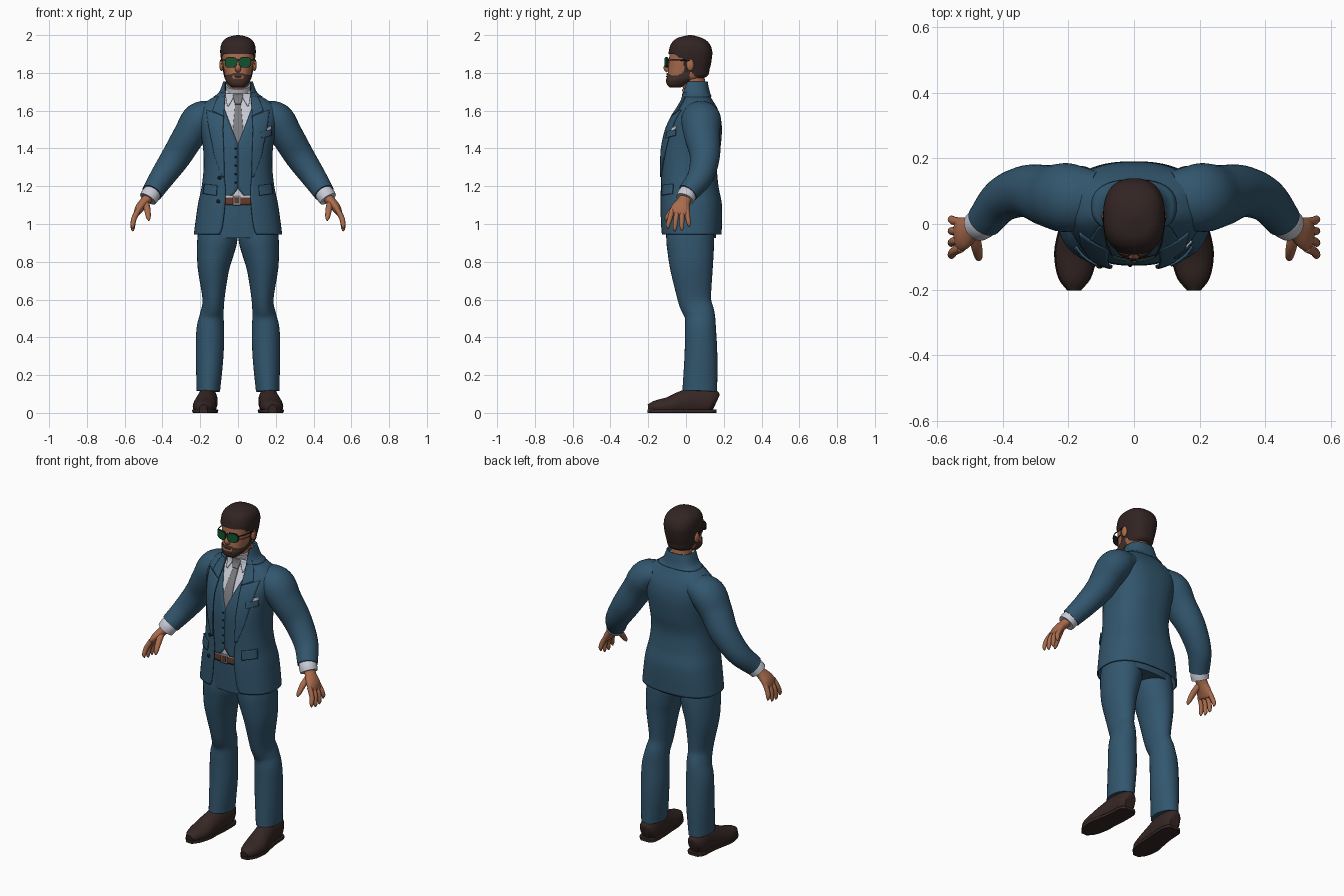
import bpy, bmesh, math
from mathutils import Vector, Matrix

if "Cube" in bpy.data.objects:
    bpy.data.objects.remove(bpy.data.objects["Cube"])

COLOURS = {"suit_blue": (.032, .093, .155), "skin": (.40, .15, .075), "hair_brown": (.032, .018, .017),
           "beard_brown": (.06, .032, .025), "shoe_brown": (.036, .02, .018), "shirt_white": (.58, .59, .66),
           "tie_grey": (.2, .2, .21), "belt_brown": (.13, .045, .025), "lens_green": (.006, .09, .03),
           "black": (.012, .012, .014)}
MATS = {}
for key, col in COLOURS.items():
    MATS[key] = bpy.data.materials.new(key)
    MATS[key].diffuse_color = (*col, 1)


def curve(tab, t):
    """Smooth interpolation through rows (t, values...)."""
    t = min(max(t, tab[0][0]), tab[-1][0])
    i = 0
    while i < len(tab) - 2 and t > tab[i + 1][0]:
        i += 1
    p, q = tab[i], tab[i + 1]
    o, r = tab[max(i - 1, 0)], tab[min(i + 2, len(tab) - 1)]
    h = q[0] - p[0]
    u = (t - p[0]) / h
    out = []
    for k in range(1, len(p)):
        m0 = (q[k] - o[k]) / (q[0] - o[0]) * h
        m1 = (r[k] - p[k]) / (r[0] - p[0]) * h
        out.append((2*u**3 - 3*u*u + 1)*p[k] + (u**3 - 2*u*u + u)*m0 + (3*u*u - 2*u**3)*q[k] + (u**3 - u*u)*m1)
    return out


def finish(name, bm, mat, mirror=False, thick=0):
    me = bpy.data.meshes.new(name)
    bm.to_mesh(me)
    bm.free()
    me.materials.append(MATS[mat])
    me.shade_smooth()
    me.set_sharp_from_angle(angle=math.radians(45))
    ob = bpy.data.objects.new(name, me)
    bpy.context.collection.objects.link(ob)
    if mirror:
        ob.modifiers.new("mirror", 'MIRROR').use_clip = False
    if thick:
        ob.modifiers.new("thickness", 'SOLIDIFY').thickness = thick
    return ob


def grid(name, rows, mat, wrap=False, cap=False, keep=None, mirror=False, thick=0):
    bm = bmesh.new()
    v = [[bm.verts.new(p) for p in row] for row in rows]
    n = len(v[0])
    for i in range(len(v) - 1):
        for j in range(n if wrap else n - 1):
            k = (j + 1) % n
            f = bm.faces.new((v[i][j], v[i][k], v[i + 1][k], v[i + 1][j]))
            if keep and not keep(*f.calc_center_median()):
                bm.faces.remove(f)
    if cap:
        bm.faces.new(v[0][::-1])
        bm.faces.new(v[-1])
        bmesh.ops.recalc_face_normals(bm, faces=bm.faces[:])
    bmesh.ops.delete(bm, geom=[x for x in bm.verts if not x.link_faces], context='VERTS')
    return finish(name, bm, mat, mirror, thick)


def loft(name, rings, mat, ref=(0, 1, 0), n=24, steps=5, mirror=True, clip=None):
    """Tube through rings (x, y, z, half width, half depth along ref)."""
    tab = [(k, *r) for k, r in enumerate(rings)]
    pts = [curve(tab, k / steps) for k in range((len(rings) - 1) * steps + 1)]
    rows = []
    for i, p in enumerate(pts):
        c = Vector(p[:3])
        t = (Vector(pts[min(i + 1, len(pts) - 1)][:3]) - Vector(pts[max(i - 1, 0)][:3])).normalized()
        b = Vector(ref) - t * t.dot(Vector(ref))
        b.normalize()
        a = b.cross(t)
        row = []
        for j in range(n):
            w = 2 * math.pi * j / n
            q = c + a * p[3] * math.cos(w) + b * p[4] * math.sin(w)
            if clip:
                q.z = min(max(q.z, clip[0]), clip[1])
            row.append(q)
        rows.append(row)
    return grid(name, rows, mat, wrap=True, cap=True, mirror=mirror)


def ball(name, c, s, mat, mirror=False):
    bm = bmesh.new()
    bmesh.ops.create_uvsphere(bm, u_segments=20, v_segments=12, radius=1,
                              matrix=Matrix.Translation(c) @ Matrix.Diagonal((*s, 1)))
    return finish(name, bm, mat, mirror)


# Body outlines: height, half width, front y, back y
TORSO = [(.92, .237, -.135, .188), (1.1, .213, -.14, .19), (1.2, .192, -.138, .172), (1.3, .182, -.138, .165),
         (1.4, .185, -.135, .182), (1.5, .2, -.112, .19), (1.57, .212, -.078, .182), (1.62, .2, -.045, .162),
         (1.66, .15, -.025, .138), (1.69, .1, -.022, .122), (1.75, .072, -.02, .108)]
HEAD = [(1.722, .03, -.085, -.03), (1.735, .048, -.1, 0), (1.76, .066, -.107, .05), (1.78, .074, -.105, .11),
        (1.82, .082, -.1, .125), (1.87, .09, -.096, .136), (1.92, .094, -.09, .138), (1.96, .085, -.075, .12),
        (1.985, .06, -.045, .085), (1.997, .025, 0, .045), (2.0, .005, .015, .03)]
E = .82


def layer(name, tab, inset, z0, z1, mat, gap=None, nz=60, na=72, **kw):
    """Garment shell on an outline, open at the front by the gap half width."""
    rows = []
    for i in range(nz + 1):
        z = z0 + (z1 - z0) * i / nz
        rx, yf, yb = curve(tab, z)
        rx, cy, ry = max(rx - inset, .003), (yf + yb) / 2, max((yb - yf) / 2 - inset, .003)
        a0 = 0
        if gap:
            a0 = math.asin(min(max(curve(gap, z)[0], 0) / rx, .99) ** (1 / E))
        row = []
        for j in range(na + (1 if gap else 0)):
            a = a0 + (2 * math.pi - 2 * a0) * j / na
            s, c = math.sin(a), math.cos(a)
            row.append((math.copysign(abs(s) ** E, s) * rx, cy - math.copysign(abs(c) ** E, c) * ry, z))
        rows.append(row)
    return grid(name, rows, mat, wrap=not gap, **kw)


def front(x, z, inset):
    rx, yf, yb = curve(TORSO, z)
    s = min(abs(x) / (rx - inset), .999) ** (1 / E)
    return Vector((x, (yf + yb) / 2 - ((yb - yf) / 2 - inset) * math.sqrt(1 - s * s) ** E, z))


def patch(name, rows, inset, mat, mirror=False, thick=.007, n=8):
    """Plate on the chest, rows from low to high of (x0, z0, x1, z1)."""
    out = []
    for p, q in zip(rows, rows[1:]):
        for k in range(n + (q is rows[-1])):
            r = [a + (b - a) * k / n for a, b in zip(p, q)]
            out.append([front(r[0] + (r[2] - r[0]) * j / n, r[1] + (r[3] - r[1]) * j / n, inset) for j in range(n + 1)])
    return grid(name, out, mat, mirror=mirror, thick=thick)


# Jacket, with collar and lapels
OPENING = [(.94, .1), (.98, .084), (1.12, .068), (1.2, .068), (1.25, .075), (1.4, .085), (1.5, .088),
           (1.6, .08), (1.66, .072), (1.69, .07), (1.75, .0718)]
layer("jacket", TORSO, 0, .945, 1.745, "suit_blue", OPENING, nz=80, thick=.008)
layer("back_collar", TORSO, -.007, 1.675, 1.755, "suit_blue", OPENING, nz=12, thick=.008)
patch("lapel", [(.072, 1.25, .085, 1.25), (.075, 1.35, .125, 1.36), (.08, 1.5, .158, 1.52), (.076, 1.57, .168, 1.605)],
      -.006, "suit_blue", True)
patch("collar_front", [(.076, 1.572, .135, 1.6), (.07, 1.65, .115, 1.655), (.068, 1.695, .09, 1.695)],
      -.007, "suit_blue", True)
patch("pocket_flap", [(.115, 1.15, .185, 1.16), (.112, 1.205, .18, 1.212)], -.008, "suit_blue", True)
patch("breast_pocket", [(.125, 1.455, .18, 1.468), (.123, 1.488, .178, 1.5)], -.007, "suit_blue")
patch("pocket_square", [(.128, 1.488, .176, 1.5), (.132, 1.502, .178, 1.518)], -.005, "shirt_white")
for k, (x, z) in enumerate([(-.098, 1.245), (-.105, 1.12)]):
    ball(f"jacket_button_{k}", front(x, z, -.003), (.01, .006, .01), "black")

# Waistcoat, shirt and tie
layer("waistcoat", TORSO, .012, 1.15, 1.65, "suit_blue",
      [(1.15, .03), (1.195, 0), (1.41, 0), (1.42, 0), (1.62, .075), (1.66, .085)], thick=.005)
for k in range(5):
    ball(f"waistcoat_button_{k}", front(-.012, 1.22 + .045 * k, .011), (.006, .004, .006), "black")
layer("shirt", TORSO, .021, 1.14, 1.715, "shirt_white")
loft("shirt_collar", [(0, .062, 1.67, .072, .068), (0, .05, 1.70, .068, .065), (0, .036, 1.735, .065, .063)],
     "shirt_white", mirror=False)
patch("collar_point", [(.05, 1.625, .058, 1.628), (.012, 1.69, .068, 1.69)], .008, "shirt_white", True, .005)
patch("tie", [(-.026, 1.40, .026, 1.40), (-.03, 1.47, .03, 1.47), (-.014, 1.645, .014, 1.645)], .014, "tie_grey")
patch("tie_knot", [(-.015, 1.638, .015, 1.638), (-.027, 1.675, .027, 1.675), (-.024, 1.69, .024, 1.69)],
      .002, "tie_grey", thick=.014)

# Belt and trousers
layer("trouser_top", TORSO, .03, .925, 1.15, "suit_blue", nz=16, cap=True)
layer("belt", TORSO, .022, 1.1, 1.15, "belt_brown", nz=4, thick=.008)
patch("buckle", [(-.026, 1.098, .014, 1.098), (-.026, 1.152, .014, 1.152)], .017, "tie_grey")
patch("buckle_middle", [(-.018, 1.11, .006, 1.11), (-.018, 1.14, .006, 1.14)], .014, "belt_brown", thick=.005)
loft("trouser_leg", [(.1, .025, 1.02, .095, .115), (.108, .022, .93, .106, .126), (.12, .025, .85, .098, .122),
                     (.13, .03, .76, .083, .112), (.13, .046, .6, .058, .088), (.138, .072, .52, .063, .08),
                     (.147, .077, .44, .073, .082), (.15, .079, .3, .073, .087), (.157, .073, .115, .062, .092)],
     "suit_blue", n=32)

# Shoes and soles
SHOE = [(.16, .158, .05, .03, .045), (.16, .13, .06, .05, .07), (.162, .05, .06, .054, .078),
        (.17, -.02, .05, .057, .066), (.178, -.09, .035, .062, .05), (.182, -.16, .03, .048, .036),
        (.183, -.2, .025, .02, .02)]
loft("shoe", SHOE, "shoe_brown", ref=(0, 0, 1), clip=(.005, .2))
loft("sole", [(x, y * 1.015, .012, a * 1.06, .04) for x, y, z, a, b in SHOE], "shoe_brown", ref=(0, 0, 1), clip=(0, .017))

# Sleeves and shirt cuffs
loft("sleeve", [(.11, .08, 1.595, .06, .08), (.198, .08, 1.555, .093, .105), (.258, .085, 1.47, .085, .095),
                (.325, .1, 1.36, .078, .08), (.40, .075, 1.25, .066, .068), (.456, .01, 1.165, .055, .055)],
     "suit_blue", n=32)
loft("shirt_cuff", [(.44, .028, 1.185, .045, .045), (.462, .005, 1.155, .05, .05), (.477, -.006, 1.132, .048, .048)],
     "shirt_white")

# Hands
loft("palm", [(.465, .005, 1.15, .028, .035), (.492, -.012, 1.12, .026, .036), (.52, -.028, 1.085, .024, .05),
              (.536, -.034, 1.055, .016, .05), (.54, -.036, 1.045, .006, .035)], "skin")
for k, tip in enumerate([.975, .962, .965, .985]):
    y0, y1 = -.073 + .026 * k, -.096 + .037 * k
    loft(f"finger_{k}", [(.527, y0, 1.075, .014, .014), (.55, (y0 + y1) / 2, 1.03, .014, .013),
                         (.557, y1, tip + .018, .011, .011), (.555, y1, tip, .004, .004)], "skin", n=12)
loft("thumb", [(.488, -.03, 1.11, .018, .018), (.48, -.07, 1.075, .017, .016), (.474, -.1, 1.035, .012, .012),
               (.472, -.108, 1.018, .004, .004)], "skin", n=12)

# Head, neck, ears, nose and mouth
loft("neck", [(0, .055, 1.66, .058, .058), (0, .045, 1.72, .057, .06), (0, .03, 1.8, .055, .065)], "skin", mirror=False)
layer("head", HEAD, .006, 1.724, 1.97, "skin", cap=True)
loft("nose", [(0, -.082, 1.87, .009, .01), (0, -.096, 1.845, .011, .012), (0, -.105, 1.825, .016, .014),
              (0, -.094, 1.808, .012, .01)], "skin", n=16, mirror=False)
ball("ear", (.087, .022, 1.842), (.012, .02, .032), "skin", True)
ball("mouth", (0, -.1, 1.78), (.022, .006, .004), "belt_brown")

# Hair and beard share the head outline, trimmed along a line
HAIRLINE = [(-.12, 1.9), (-.06, 1.898), (-.035, 1.88), (-.014, 1.87), (-.008, 1.81), (.022, 1.81), (.04, 1.79),
            (.06, 1.775), (.15, 1.77)]
layer("hair", HEAD, 0, 1.76, 2.0, "hair_brown", nz=70, na=96, cap=True,
      keep=lambda x, y, z: z > curve(HAIRLINE, y)[0])


def bearded(x, y, z):
    if y > .02:
        return False
    if abs(x) < .03 and y < -.05:
        return z < 1.77 or 1.786 < z < 1.8
    return z < curve([(-.11, 1.797), (-.06, 1.785), (-.02, 1.8), (0, 1.83), (.02, 1.83)], y)[0]


layer("beard", HEAD, .001, 1.722, 1.84, "beard_brown", nz=50, na=96, keep=bearded, cap=True)


# Sunglasses
def lens(name, grow, y0, y1, mat):
    def ring(y, s):
        pts = []
        for j in range(28):
            w = 2 * math.pi * j / 28
            c, d = math.cos(w), math.sin(w)
            x = .037 + math.copysign(abs(c) ** .7, c) * (.031 + grow) * s * (1 if d > 0 else .95)
            pts.append((x, y + (x ** 2) * 3, 1.856 + math.copysign(abs(d) ** .7, d) * (.025 + grow) * s))
        return pts
    grid(name, [ring(y0, 1), ring(y1, 1)], mat, wrap=True, cap=True, mirror=True)


lens("glasses_rim", .003, -.106, -.111, "black")
lens("glasses_lens", 0, -.107, -.114, "lens_green")
loft("glasses_bridge", [(-.012, -.11, 1.868, .003, .003), (.012, -.11, 1.868, .003, .003)], "black", n=8, mirror=False)
loft("glasses_arm", [(.068, -.095, 1.868, .003, .003), (.083, -.06, 1.868, .003, .003), (.094, .02, 1.866, .003, .003)],
     "black", ref=(0, 0, 1), n=8)

for m in bpy.data.materials:
    if m.users and not m.is_grease_pencil:
        m.use_nodes = True
        m.node_tree.nodes["Principled BSDF"].inputs["Base Color"].default_value = m.diffuse_color
